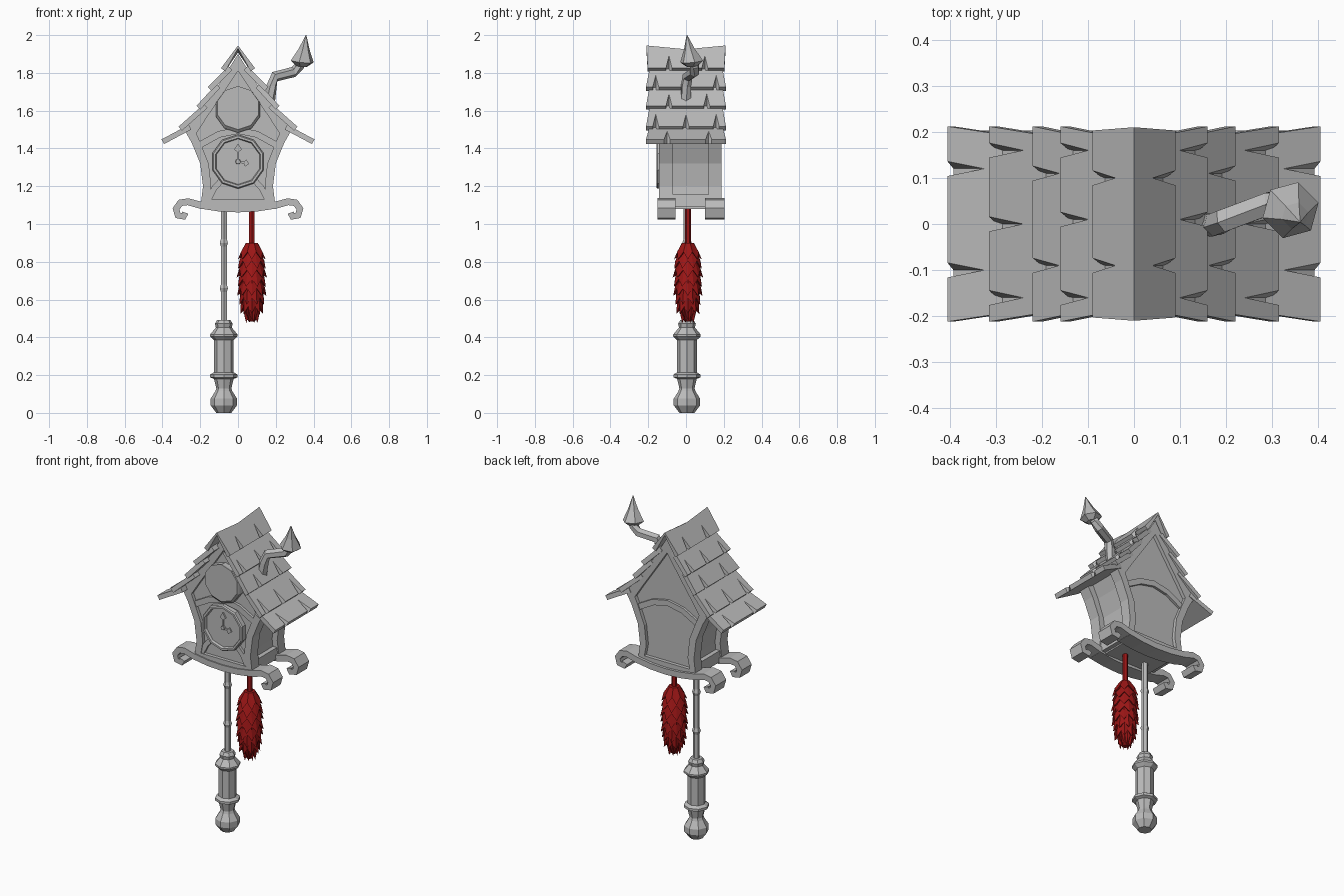
import bpy, bmesh, math
from mathutils import Vector

if "Cube" in bpy.data.objects:
    bpy.data.objects.remove(bpy.data.objects["Cube"], do_unlink=True)


def material(name, colour):
    m = bpy.data.materials.new(name)
    m.use_nodes = True
    m.diffuse_color = colour
    m.node_tree.nodes["Principled BSDF"].inputs["Base Color"].default_value = colour
    return m


GREY = material("plain grey", (0.5, 0.5, 0.5, 1))
RED = material("dark red", (0.33, 0.008, 0.008, 1))


def build(name, verts, faces, mat=GREY):
    mesh = bpy.data.meshes.new(name)
    mesh.from_pydata([tuple(v) for v in verts], [], faces)
    bm = bmesh.new()
    bm.from_mesh(mesh)
    bmesh.ops.recalc_face_normals(bm, faces=bm.faces)
    bm.to_mesh(mesh)
    bm.free()
    mesh.materials.append(mat)
    ob = bpy.data.objects.new(name, mesh)
    bpy.context.collection.objects.link(ob)
    return ob


def loft(name, loops, mat=GREY, closed=False):
    """Skin equal loops; cap the ends, or join last to first if closed."""
    n, k = len(loops[0]), len(loops)
    faces = []
    for i in range(k if closed else k - 1):
        a, b = i * n, (i + 1) % k * n
        faces += [(a + j, a + (j + 1) % n, b + (j + 1) % n, b + j) for j in range(n)]
    if not closed:
        faces += [tuple(range(n)), tuple(range((k - 1) * n, k * n))]
    return build(name, [v for loop in loops for v in loop], faces, mat)


def prism(name, outline, y0, y1):
    return loft(name, [[(x, y, z) for x, z in outline] for y in (y0, y1)])


def tube(name, stations, sides, mat=GREY, axis=None):
    """Rings (x, y, z, radius) along a path, or all facing one axis."""
    pts = [Vector(s[:3]) for s in stations]
    loops = []
    for i, s in enumerate(stations):
        d = Vector(axis) if axis else pts[min(i + 1, len(pts) - 1)] - pts[max(i - 1, 0)]
        q = d.to_track_quat('Z', 'Y')
        angles = [math.pi / 2 + math.tau * j / sides for j in range(sides)]
        loops.append([pts[i] + q @ Vector((math.cos(a), math.sin(a), 0)) * s[3] for a in angles])
    return loft(name, loops, mat)


def turned(name, profile, x, y, sides, mat=GREY):
    return tube(name, [(x, y, z, r) for r, z in profile], sides, mat, (0, 0, 1))


def ribbon(name, path, thick, y0, y1):
    """Flat band following a path in the x-z plane."""
    pts = [Vector((x, 0, z)) for x, z in path]
    loops = []
    for i, p in enumerate(pts):
        d = (pts[min(i + 1, len(pts) - 1)] - pts[max(i - 1, 0)]).normalized()
        n = Vector((-d.z, 0, d.x)) * thick / 2
        loops.append([p + n * s + Vector((0, y, 0)) for s, y in ((1, y0), (1, y1), (-1, y1), (-1, y0))])
    return loft(name, loops)


def mirrored(half):
    """Right half, bottom to top centre, completed on the left."""
    return half + [(-x, z) for x, z in reversed(half) if x > 0]


# House body: recessed core between two raised end frames
outer = mirrored([(.2, 1.08), (.185, 1.2), (.2, 1.32), (.245, 1.43), (.285, 1.5),
                  (.2, 1.6), (.1, 1.74), (0, 1.9)])
inner = mirrored([(.155, 1.13), (.142, 1.2), (.155, 1.32), (.195, 1.42), (.22, 1.48),
                  (.165, 1.565), (.08, 1.69), (0, 1.81)])
core = mirrored([(.165, 1.08), (.15, 1.2), (.165, 1.32), (.205, 1.43), (.25, 1.52),
                 (.19, 1.6), (.1, 1.73), (0, 1.88)])
prism("house_core", core, -.122, .165)
for name, y0, y1 in (("front_frame", -.143, -.07), ("back_frame", .12, .187)):
    loft(name, [[(x, y, z) for x, z in line]
                for line, y in ((outer, y0), (outer, y1), (inner, y1), (inner, y0))], closed=True)
prism("side_sill", [(-.19, 1.09), (.19, 1.09), (.183, 1.155), (-.183, 1.155)], -.08, .13)

# Timber braces on both gables
arch = [(-.2, 1.42), (-.1, 1.475), (0, 1.495), (.1, 1.475), (.2, 1.42)]
ribbon("front_beam", arch, .035, -.138, -.11)
ribbon("back_beam", arch, .035, .15, .18)
for side, s in (("left", 1), ("right", -1)):
    ribbon(side + "_lower_brace", [(s * .08, 1.24), (s * .125, 1.19), (s * .16, 1.12)], .03, -.138, -.11)

# Curved base rails with scrolled ends
half = [(0, 1.08), (.1, 1.085), (.2, 1.1), (.265, 1.118), (.305, 1.112), (.328, 1.08),
        (.318, 1.045), (.287, 1.04), (.28, 1.06)]
rail = [(-x, z) for x, z in reversed(half[1:])] + half
ribbon("front_rail", rail, .037, -.15, -.055)
ribbon("back_rail", rail, .037, .1, .203)


# Shingle tiers, with creased V notches along the lower edges
def shingles(name, top, low, notches, s, dip=0):
    (x0, z0), (x1, z1) = top, low
    slope = Vector((x1 - x0, 0, z1 - z0))
    normal = Vector((-slope.z, 0, slope.x)).normalized() * .028

    def at(t, y, drop=0):
        p = Vector((x0, y, z0)) + slope * t - normal * drop
        return Vector((s * max(p.x, 0), p.y, p.z))
    upper, lower = [], []
    w0, w1 = (.21, .203) if dip else (.19, .212)
    for t, y in ((1, -w1), (0, -w0), (0, 0), (0, w0), (1, w1)):
        sag = Vector((0, 0, dip if y == 0 else 0))
        upper.append(at(t, y) - sag)
        lower.append(at(t, y, 1) - sag)
    for y in notches:
        for dy, t in ((.016, 1), (0, .45), (-.016, 1)):
            upper.append(at(t, y + dy))
            lower.append(at(1, y + dy, 1))
    loft(name, [upper, lower])


tiers = [((0, 1.945), (.09, 1.825), (.1, -.09)),
         ((.05, 1.835), (.16, 1.725), (.16, .01, -.16)),
         ((.115, 1.74), (.22, 1.625), (.11, -.09)),
         ((.18, 1.635), (.315, 1.515), (.16, 0, -.16)),
         ((.26, 1.525), (.405, 1.448), (.12, -.1))]
for i, (top, low, notches) in enumerate(tiers):
    for side, s in (("left", 1), ("right", -1)):
        shingles(f"{side}_roof_tier_{i + 1}", top, low, notches, s, .02 if i == 0 else 0)

# Bent chimney with a pointed cap
tube("chimney_pipe", [(.165, 0, 1.64, .03), (.178, 0, 1.73, .028), (.195, .008, 1.78, .028),
                      (.295, .045, 1.805, .028), (.325, .045, 1.835, .026), (.338, .035, 1.88, .024)], 6)
tube("chimney_cap", [(.338, .032, 1.835, .03), (.34, .03, 1.86, .063),
                     (.35, .018, 1.925, .03), (.36, .005, 2, .002)], 6, axis=(.1, -.1, 1))

# Clock dial and round door above it
FRONT = (0, -1, 0)
tube("clock_dial", [(0, -.115, 1.33, .143), (0, -.15, 1.33, .143), (0, -.157, 1.33, .137),
                    (0, -.157, 1.33, .125), (0, -.142, 1.33, .12)], 10, axis=FRONT)
tube("round_door", [(0, -.115, 1.605, .122), (0, -.15, 1.605, .122), (0, -.165, 1.615, .115)],
     10, axis=FRONT)
tube("clock_hub", [(0, -.138, 1.33, .015), (0, -.153, 1.33, .012)], 8, axis=FRONT)
for name, angle, size in (("minute_hand", 90, .095), ("hour_hand", -10, .06)):
    a = math.radians(angle)
    d, n = Vector((math.cos(a), math.sin(a))), Vector((-math.sin(a), math.cos(a)))
    shape = [(0, .005), (.55, .005), (.68, .02), (1, 0), (.68, -.02), (.55, -.005), (0, -.005)]
    prism(name, [tuple(Vector((0, 1.33)) + d * t * size + n * w) for t, w in shape], -.15, -.138)

# Pendulum rod and turned weight
turned("pendulum_rod", [(.018, .47), (.018, .64), (.025, .66), (.018, .68), (.018, .88),
                        (.025, .9), (.018, .92), (.018, 1.1)], -.075, .005, 6)
turned("pendulum_weight", [(.04, 0), (.07, .04), (.07, .075), (.045, .115), (.04, .13), (.052, .18),
                           (.072, .188), (.072, .203), (.052, .215), (.052, .385), (.073, .405),
                           (.073, .415), (.042, .452), (.047, .472), (.035, .492)], -.075, .005, 8)

# Hanging cone: core wrapped in zigzag skirts of scales
CX, CY = .073, .01
turned("cone_rod", [(.016, .87), (.016, 1.1)], CX, CY, 6, RED)
turned("cone_core", [(.018, .485), (.05, .55), (.062, .63), (.066, .7), (.058, .78),
                     (.045, .85), (.02, .9)], CX, CY, 8, RED)
ROWS, SCALES = 8, 8
for row in range(ROWS):
    top = .9 - row * .048
    tip = top - .088

    def radius(z):
        return .027 + .054 * math.sqrt(max(0, 1 - ((z - .7) / .225) ** 2))
    loops = []
    for r, z, zig in ((radius(top) - .02, top, 0), (radius(tip), tip, .04), (.02, tip + .04, 0)):
        loop = []
        for j in range(SCALES * 2):
            a = math.pi * (j + row % 2) / SCALES
            valley = j % 2
            rr = r - (.012 if zig and valley else 0)
            loop.append((CX + rr * math.cos(a), CY + rr * math.sin(a), z + zig * valley))
        loops.append(loop)
    loft(f"cone_scales_{row + 1}", loops, RED)
